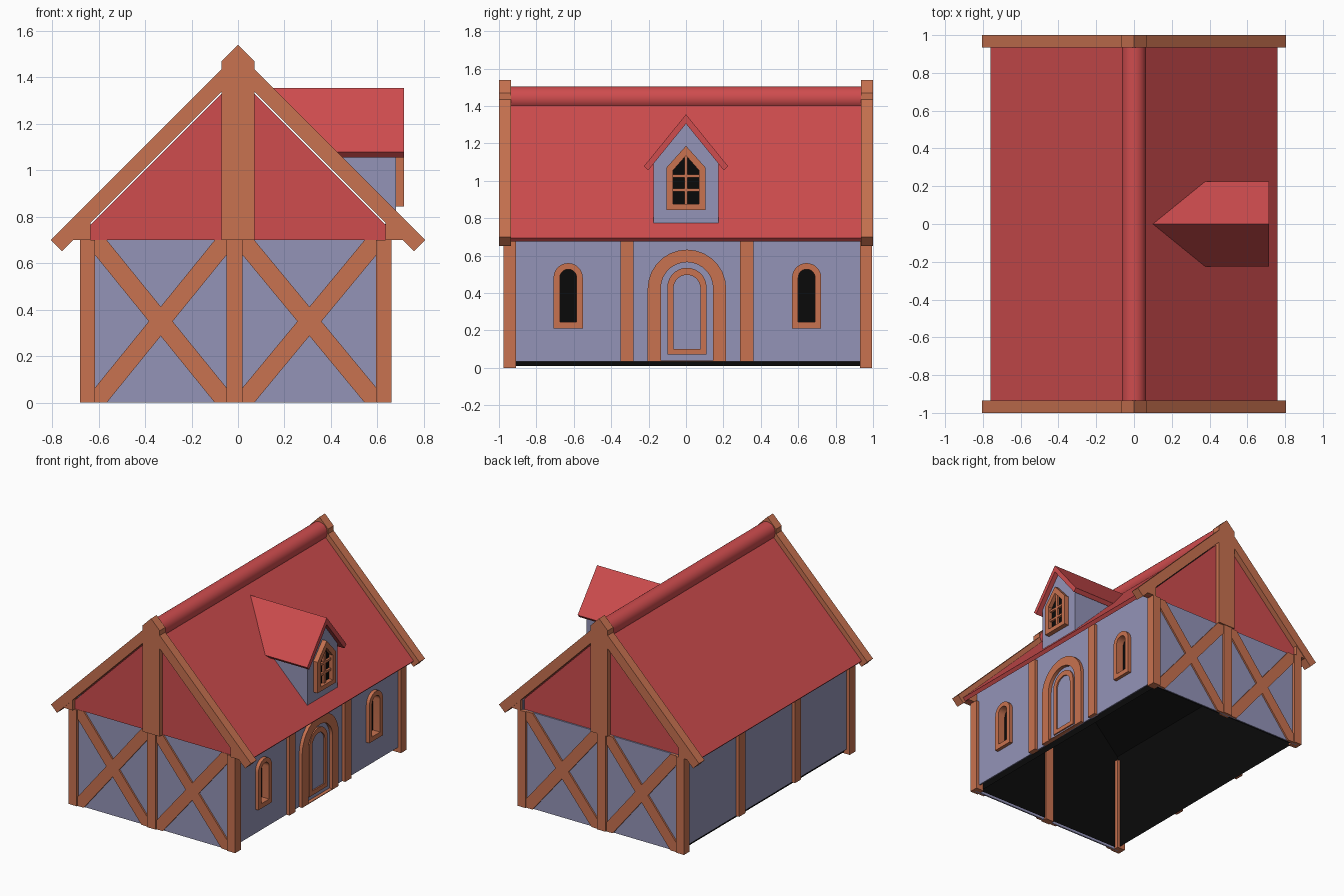
import bpy, bmesh, math
from mathutils import Vector

if "Cube" in bpy.data.objects:
    bpy.data.objects.remove(bpy.data.objects["Cube"])


def material(name, rgb):
    m = bpy.data.materials.new(name)
    m.use_nodes = True
    m.diffuse_color = (*rgb, 1)
    m.node_tree.nodes["Principled BSDF"].inputs["Base Color"].default_value = (*rgb, 1)
    return m


WOOD = material("timber_brown", (0.578, 0.168, 0.08))
ROOF = material("roof_red", (0.62, 0.073, 0.076))
WALL = material("plaster_lavender", (0.295, 0.295, 0.475))
DARK = material("dark_interior", (0.003, 0.003, 0.003))


def prism(name, mat, axis, a, b, outline, holes=(), smooth=False, cut=None):
    """Extrude an outline with holes along axis x or y, from a to b."""
    bm = bmesh.new()
    normal = Vector((1, 0, 0)) if axis == "x" else Vector((0, 1, 0))
    sides = []
    for d in (a, b):
        rings, edges = [], []
        for loop in (outline, *holes):
            vs = [bm.verts.new((d, u, v) if axis == "x" else (u, d, v)) for u, v in loop]
            edges += [bm.edges.new((vs[i - 1], vs[i])) for i in range(len(vs))]
            rings.append(vs)
        bmesh.ops.triangle_fill(bm, edges=edges, use_beauty=True, normal=normal)
        sides.append(rings)
    for p, q in zip(*sides):
        for i in range(len(p)):
            bm.faces.new((p[i - 1], p[i], q[i], q[i - 1]))
    if cut:
        bmesh.ops.bisect_plane(bm, geom=bm.verts[:] + bm.edges[:] + bm.faces[:],
                               plane_co=cut, plane_no=(1, 0, 1), clear_inner=True)
    bmesh.ops.recalc_face_normals(bm, faces=bm.faces[:])
    me = bpy.data.meshes.new(name)
    bm.to_mesh(me)
    bm.free()
    me.materials.append(mat)
    ob = bpy.data.objects.new(name, me)
    bpy.context.collection.objects.link(ob)
    if smooth:
        bpy.ops.object.select_all(action="DESELECT")
        ob.select_set(True)
        bpy.context.view_layer.objects.active = ob
        bpy.ops.object.shade_smooth_by_angle(angle=math.radians(35))
    return ob


def rect(u0, u1, v0, v1):
    return [(u0, v0), (u1, v0), (u1, v1), (u0, v1)]


def arch(c, r, v0, top, n=14):
    """Round-topped outline centred on c."""
    curve = [(c + r * math.cos(math.pi * i / n), top - r + r * math.sin(math.pi * i / n))
             for i in range(n + 1)]
    return [(c - r, v0), (c + r, v0)] + curve


def mirrored(points):
    """Close a half profile, given from centre to centre, across u = 0."""
    return points + [(-u, v) for u, v in reversed(points) if u > 0]


XL, XR = -0.655, 0.635
WINDOWS = (-0.63, 0.645)

# Side walls, the right one pierced by windows
prism("left_wall", WALL, "x", XL, XL + 0.01, rect(-0.955, 0.975, 0.035, 0.77))
prism("right_wall", WALL, "x", XR - 0.01, XR, rect(-0.955, 0.975, 0.035, 0.77),
      [arch(c, 0.05, 0.235, 0.53) for c in WINDOWS])

# Dark lining of the hollow interior, open at the bottom
lining = prism("interior_lining", DARK, "y", -0.935, 0.945,
               [(-0.635, 0.01), (0.6, 0.01), (0.6, 0.74), (0, 1.39), (-0.635, 0.74)])
bm = bmesh.new()
bm.from_mesh(lining.data)
floor = [f for f in bm.faces if f.calc_center_median().z < 0.02]
bmesh.ops.delete(bm, geom=floor, context="FACES")
bm.to_mesh(lining.data)
bm.free()


def brace(x0, x1, flip):
    """Diagonal beam clipped to its bay."""
    pts = [(x0, 0), (x0 + 0.05, 0), (x1, 0.635), (x1, 0.7), (x1 - 0.05, 0.7), (x0, 0.065)]
    return [(x0 + x1 - u, v) for u, v in pts] if flip else pts


# Two timbered ends: s is the outward direction, y the wall face
for end, s, y in (("front", -1, -0.955), ("back", 1, 0.975)):
    prism(end + "_wall", WALL, "y", y, y - s * 0.01, rect(XL, XR, 0, 0.7))
    prism(end + "_gable", ROOF, "y", s * 0.965, s * 0.95, [(-0.7, 0.7), (0.7, 0.7), (0, 1.4)])
    for bay, x0, x1 in (("left", 0.02, 0.595), ("right", -0.615, -0.05)):
        for k in (0, 1):
            prism(f"{end}_{bay}_brace_{k + 1}", WOOD, "y", y + s * 0.012, y - s * 0.005,
                  brace(x0, x1, k))
    prism(end + "_lower_post", WOOD, "y", y + s * 0.02, y - s * 0.03, rect(-0.05, 0.02, 0, 0.7))
    for side, x in (("right", -0.68), ("left", 0.595)):
        prism(f"{end}_{side}_corner_post", WOOD, "y", y + s * 0.02, y - s * 0.045,
              rect(x, x + 0.065, 0, 0.7))
    prism(end + "_bargeboard", WOOD, "y", s, s * 0.935,
          mirrored([(0, 1.409), (0.757, 0.652), (0.805, 0.7), (0, 1.505)]))
    prism(end + "_king_post", WOOD, "y", s * 1.0, s * 0.935,
          mirrored([(0.07, 0.7), (0.07, 1.47), (0, 1.54)]))
    for side, t in (("right", -1), ("left", 1)):
        prism(f"{end}_{side}_eave_block", WOOD, "y", s * 0.995, s * 0.935,
              [(t * 0.635, 0.7), (t * 0.709, 0.7), (t * 0.635, 0.774)])

# Intermediate posts on both long sides
for y in (-0.35, 0.29):
    prism("left_side_post", WOOD, "x", -0.68, XL + 0.015, rect(y, y + 0.07, 0.035, 0.75))
    prism("right_side_post", WOOD, "x", 0.66, XR - 0.015, rect(y, y + 0.07, 0.035, 0.75))

# Main roof and ridge roll
prism("main_roof", ROOF, "y", -0.94, 0.94,
      mirrored([(0, 1.415), (0.74, 0.675), (0.76, 0.695), (0, 1.455)]))
prism("ridge_roll", ROOF, "y", -0.94, 0.94,
      [(0.064 * math.cos(math.tau * i / 24), 1.441 + 0.064 * math.sin(math.tau * i / 24))
       for i in range(24)], smooth=True)

# Arched side windows
for c in WINDOWS:
    prism("window_frame", WOOD, "x", 0.602, 0.66, arch(c, 0.078, 0.21, 0.56),
          [arch(c, 0.045, 0.245, 0.527)], smooth=True)

# Doorway surround and framed door
prism("door_surround", WOOD, "x", 0.625, 0.66, arch(0.005, 0.21, 0.035, 0.632),
      [arch(0.005, 0.14, 0.04, 0.565)], smooth=True)
prism("door_frame", WOOD, "x", 0.625, 0.645, arch(0.005, 0.105, 0.07, 0.535),
      [arch(0.005, 0.072, 0.1, 0.497)], smooth=True)

# Dormer, trimmed where it meets the main roof
MEET = (0, 0, 1.435)
prism("dormer_walls", WALL, "x", 0.1, 0.68,
      mirrored([(0.175, 0.765), (0.175, 1.1), (0, 1.315)]), cut=MEET)
prism("dormer_roof", ROOF, "x", 0.05, 0.715,
      mirrored([(0, 1.305), (0.203, 1.055), (0.225, 1.078), (0, 1.355)]), cut=MEET)
opening = mirrored([(0.07, 0.877), (0.07, 1.055), (0, 1.135)])
prism("dormer_pane", DARK, "x", 0.678, 0.684, opening)
prism("dormer_window_frame", WOOD, "x", 0.675, 0.715,
      mirrored([(0.105, 0.845), (0.105, 1.07), (0, 1.187)]), [opening])
prism("dormer_mullion", WOOD, "x", 0.68, 0.7, rect(-0.009, 0.009, 0.87, 1.14))
for z in (0.95, 1.025):
    prism("dormer_glazing_bar", WOOD, "x", 0.68, 0.7, rect(-0.075, 0.075, z - 0.008, z + 0.008))
